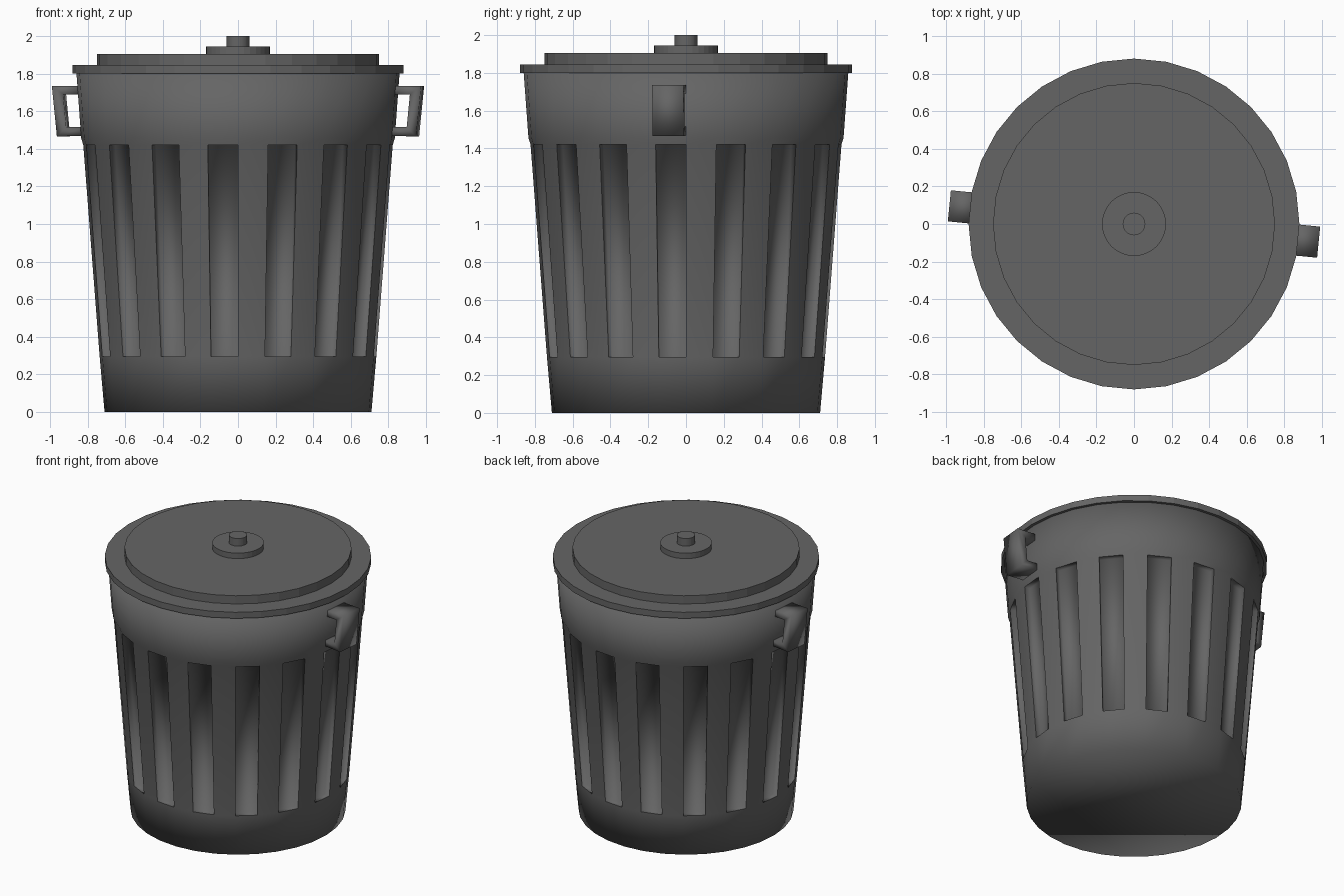
import bpy, bmesh, math
from mathutils import Vector, Matrix

SIDES = 32
STEP = 2 * math.pi / SIDES

if "Cube" in bpy.data.objects:
    bpy.data.objects.remove(bpy.data.objects["Cube"], do_unlink=True)

grey = bpy.data.materials.new("dark_grey")
grey.use_nodes = True
COLOUR = (0.13, 0.13, 0.13, 1)
grey.diffuse_color = COLOUR
grey.node_tree.nodes["Principled BSDF"].inputs["Base Color"].default_value = COLOUR


def finish(bm, name, smooth):
    bmesh.ops.recalc_face_normals(bm, faces=bm.faces[:])
    for face in bm.faces:
        face.smooth = smooth
    mesh = bpy.data.meshes.new(name)
    bm.to_mesh(mesh)
    bm.free()
    mesh.materials.append(grey)
    obj = bpy.data.objects.new(name, mesh)
    bpy.context.collection.objects.link(obj)
    return obj


def ring(bm, radius, z):
    return [bm.verts.new((radius * math.cos(i * STEP), radius * math.sin(i * STEP), z))
            for i in range(SIDES)]


# Tapered body: (radius, height) rings, with every other stave face recessed
def make_body():
    bm = bmesh.new()
    profile = [(0.71, 0), (0.736, 0.295), (0.823, 1.42), (0.834, 1.455), (0.86, 1.81)]
    rings = [ring(bm, r, z) for r, z in profile]
    bm.faces.new(rings[0])
    bm.faces.new(rings[-1])
    slots = []
    for level, (low, high) in enumerate(zip(rings, rings[1:])):
        for i in range(SIDES):
            j = (i + 1) % SIDES
            quad = [low[i], low[j], high[j], high[i]]
            if level == 1 and i % 2:
                slots.append((quad, (i + 0.5) * STEP))
            else:
                bm.faces.new(quad)
    # Recessed slots with crisp rims
    for quad, angle in slots:
        inward = Vector((math.cos(angle), math.sin(angle), 0)) * -0.04
        back = [bm.verts.new(v.co + inward) for v in quad]
        bm.faces.new(back)
        for a in range(4):
            b = (a + 1) % 4
            bm.faces.new((quad[a], quad[b], back[b], back[a]))
            bm.edges.get((quad[a], quad[b])).smooth = False
    return finish(bm, "can_body", True)


# Flat-sided disc for the lid and knob parts
def make_disc(name, radius, bottom, top):
    bm = bmesh.new()
    low, high = ring(bm, radius, bottom), ring(bm, radius, top)
    bm.faces.new(low)
    bm.faces.new(high)
    for i in range(SIDES):
        j = (i + 1) % SIDES
        bm.faces.new((low[i], low[j], high[j], high[i]))
    return finish(bm, name, False)


# Bracket handle: outer and inner outlines of a U, given width across the wall
def make_handle(name, angle):
    outer = [(0.83, 1.735), (0.987, 1.735), (0.96, 1.465), (0.81, 1.47)]
    inner = [(0.83, 1.69), (0.927, 1.69), (0.91, 1.515), (0.81, 1.515)]
    bm = bmesh.new()
    sides = []
    for w in (-0.083, 0.083):
        sides.append([[bm.verts.new((x, w, z)) for x, z in line] for line in (outer, inner)])
    (o1, i1), (o2, i2) = sides
    for k in range(3):
        bm.faces.new((o1[k], o1[k + 1], i1[k + 1], i1[k]))
        bm.faces.new((o2[k], o2[k + 1], i2[k + 1], i2[k]))
        bm.faces.new((o1[k], o1[k + 1], o2[k + 1], o2[k]))
        bm.faces.new((i1[k], i1[k + 1], i2[k + 1], i2[k]))
    for k in (0, 3):
        bm.faces.new((o1[k], i1[k], i2[k], o2[k]))
    bm.transform(Matrix.Rotation(angle, 4, 'Z'))
    return finish(bm, name, True)


make_body()
make_disc("lid_brim", 0.88, 1.8, 1.845)
make_disc("lid_top", 0.75, 1.84, 1.905)
make_disc("knob_base", 0.17, 1.9, 1.945)
make_disc("knob", 0.06, 1.94, 2.0)
make_handle("left_handle", -STEP / 2)
make_handle("right_handle", math.pi - STEP / 2)
